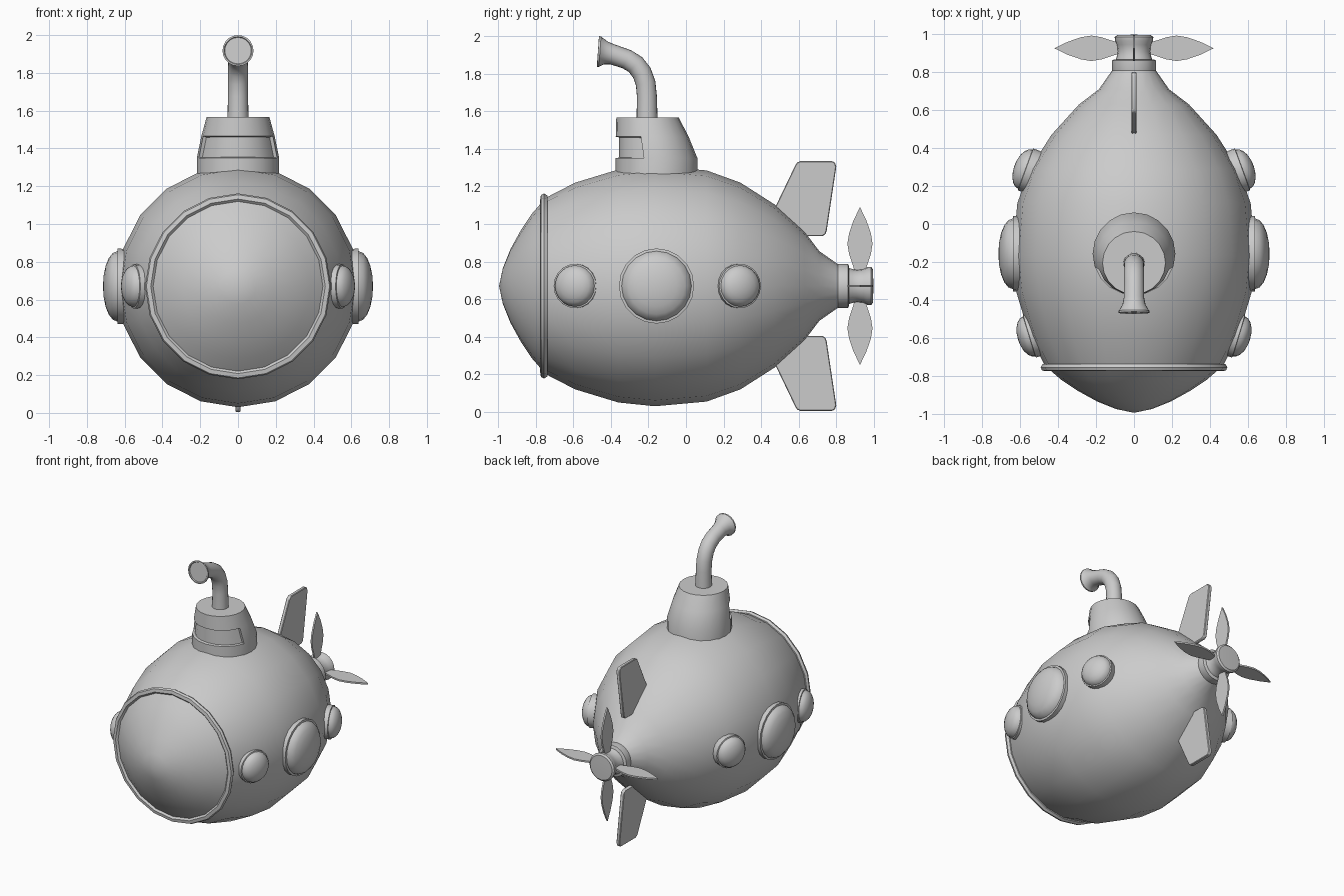
import bpy, bmesh
from math import sin, cos, pi, radians
from mathutils import Matrix, Vector

if "Cube" in bpy.data.objects:
    bpy.data.objects.remove(bpy.data.objects["Cube"])

CZ = 0.67  # height of the hull axis


def finish(bm, name, mirror=False, angle=35):
    bmesh.ops.remove_doubles(bm, verts=bm.verts, dist=0.0005)
    bmesh.ops.recalc_face_normals(bm, faces=bm.faces)
    me = bpy.data.meshes.new(name)
    bm.to_mesh(me)
    bm.free()
    ob = bpy.data.objects.new(name, me)
    bpy.context.collection.objects.link(ob)
    bpy.ops.object.select_all(action='DESELECT')
    ob.select_set(True)
    bpy.context.view_layer.objects.active = ob
    bpy.ops.object.shade_smooth_by_angle(angle=radians(angle))
    if mirror:
        ob.modifiers.new("mirror", 'MIRROR').use_axis = (True, False, False)
    return ob


def loft(stations, segs=20, cap=True):
    """Rings at (y, z, radius, tilt); tilt 0 faces up, 90 faces the front."""
    bm = bmesh.new()
    rings = []
    for y, z, r, tilt in stations:
        t = radians(tilt)
        rings.append([bm.verts.new((r * sin(a), y - r * cos(a) * cos(t), z - r * cos(a) * sin(t)))
                      for a in (2 * pi * i / segs for i in range(segs))])
    for a, b in zip(rings, rings[1:]):
        for i in range(segs):
            j = (i + 1) % segs
            bm.faces.new((a[i], a[j], b[j], b[i]))
    if cap:
        for end, st in ((rings[0], stations[0]), (rings[-1], stations[-1])):
            if st[2] > 0.001:
                bm.faces.new(end)
    return bm


def lathe(profile, segs=20, cap=True):
    return loft([(y, CZ, r, 90) for y, r in profile], segs, cap)


def plate(outline, thick):
    """Flat plate in the side plane from (y, z) points."""
    bm = bmesh.new()
    a = [bm.verts.new((-thick / 2, y, z)) for y, z in outline]
    b = [bm.verts.new((thick / 2, y, z)) for y, z in outline]
    bm.faces.new(a)
    bm.faces.new(b)
    for i in range(len(a)):
        j = (i + 1) % len(a)
        bm.faces.new((a[i], a[j], b[j], b[i]))
    return bm


# hull, front dome and its rim
finish(lathe([(0.81, 0.115), (0.71, 0.185), (0.63, 0.29), (0.47, 0.435), (0.29, 0.55),
              (0.11, 0.615), (-0.165, 0.64), (-0.36, 0.62), (-0.59, 0.55), (-0.755, 0.465)]), "hull")
finish(lathe([(-0.755, 0.46), (-0.82, 0.385), (-0.88, 0.295), (-0.935, 0.195),
              (-0.975, 0.095), (-0.995, 0)]), "front_dome")
finish(lathe([(-0.735, 0.455), (-0.738, 0.482), (-0.755, 0.492), (-0.772, 0.485),
              (-0.776, 0.462), (-0.76, 0.445), (-0.735, 0.455)], cap=False), "dome_rim")

# conning tower with a recessed front window
bm = loft([(-0.157, 1.2, 0.218, 0), (-0.157, 1.35, 0.218, 0), (-0.18, 1.465, 0.194, 0),
           (-0.205, 1.567, 0.166, 0)])
bm.normal_update()
bmesh.ops.recalc_face_normals(bm, faces=bm.faces)
window = []
for f in bm.faces:
    c = f.calc_center_median()
    if len(f.verts) == 4 and 1.36 < c.z < 1.45 and c.y < -0.26:
        window.append(f)
bmesh.ops.inset_region(bm, faces=window, thickness=0.004, depth=-0.018, use_even_offset=True)
finish(bm, "conning_tower")

# periscope with flared end
finish(loft([(-0.207, 1.52, 0.057, 0), (-0.208, 1.68, 0.053, 3), (-0.215, 1.75, 0.053, 12),
             (-0.235, 1.805, 0.053, 30), (-0.268, 1.848, 0.053, 48), (-0.315, 1.877, 0.053, 64),
             (-0.39, 1.902, 0.054, 75), (-0.425, 1.910, 0.061, 80), (-0.45, 1.915, 0.075, 84),
             (-0.458, 1.917, 0.082, 86), (-0.468, 1.918, 0.082, 86), (-0.469, 1.918, 0.074, 86),
             (-0.463, 1.918, 0.070, 86)]), "periscope")

# domed portholes along both sides
for name, x, y, turn, r, h in (("middle_porthole", 0.615, -0.157, 90, 0.2, 0.1),
                               ("front_porthole", 0.53, -0.585, 73, 0.118, 0.085),
                               ("rear_porthole", 0.55, 0.28, 110, 0.118, 0.085)):
    prof = [(0.06, r * 0.98), (-0.022, r), (-0.024, r * 0.93)]
    prof += [(-0.024 - (h - 0.024) * sin(a), r * 0.93 * cos(a))
             for a in (radians(d) for d in (18, 36, 54, 72, 90))]
    bm = lathe(prof)
    bm.transform(Matrix.Translation((x, y, CZ)) @ Matrix.Rotation(radians(turn), 4, 'Z')
                 @ Matrix.Translation((0, 0, -CZ)))
    finish(bm, name, mirror=True)

# upper and lower tail fins
fin = [(0.44, 0.95), (0.475, 1.09), (0.583, 1.315), (0.592, 1.328), (0.61, 1.335), (0.775, 1.335),
       (0.792, 1.328), (0.8, 1.305), (0.749, 0.965), (0.742, 0.945), (0.725, 0.935), (0.58, 0.935)]
for name, s in (("upper_fin", 1), ("lower_fin", -1)):
    ob = finish(plate([(y, CZ + s * (z - CZ)) for y, z in fin], 0.027), name)
    bev = ob.modifiers.new("bevel", 'BEVEL')
    bev.width, bev.segments = 0.004, 1

# propeller collar and hub
finish(lathe([(0.868, 0.105), (0.862, 0.116), (0.81, 0.116), (0.79, 0.11)]), "propeller_collar")
finish(lathe([(0.998, 0), (0.995, 0.09), (0.985, 0.102), (0.965, 0.1), (0.945, 0.09),
              (0.91, 0.086), (0.885, 0.09), (0.855, 0.1)]), "propeller_hub")

# four pointed blades around the hub
half = [(0.07, 0.028), (0.1, 0.035), (0.17, 0.058), (0.225, 0.067), (0.28, 0.058), (0.35, 0.034)]
blade = [(0.926 - w, r) for r, w in half] + [(0.926, 0.42)] + [(0.926 + w, r) for r, w in reversed(half)]
for i in range(4):
    bm = plate(blade, 0.012)
    bm.transform(Matrix.Translation((0, 0, CZ)) @ Matrix.Rotation(i * pi / 2, 4, 'Y'))
    finish(bm, "propeller_blade_%d" % (i + 1))
